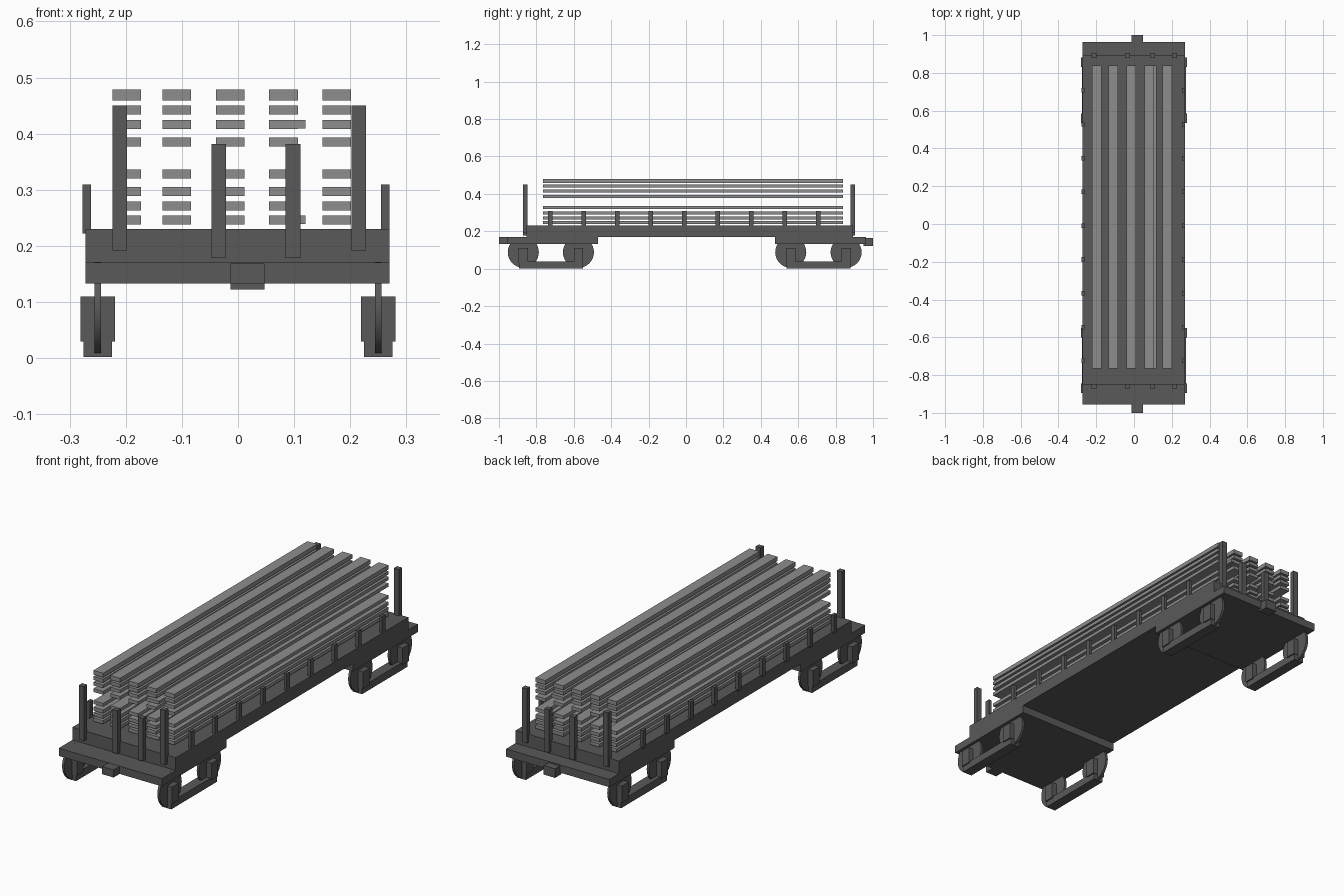
import bpy
import math

cube = bpy.data.objects.get("Cube")
if cube:
    bpy.data.objects.remove(cube, do_unlink=True)


def make_material(name, value):
    mat = bpy.data.materials.new(name)
    mat.use_nodes = True
    color = (value, value, value, 1)
    mat.diffuse_color = color
    mat.node_tree.nodes["Principled BSDF"].inputs["Base Color"].default_value = color
    return mat


frame_grey = make_material("dark_grey_frame", 0.1)
plank_grey = make_material("light_grey_planks", 0.27)


def box(name, x, y, z, mat=frame_grey):
    """Box from (low, high) ranges on each axis."""
    ranges = (x, y, z)
    bpy.ops.mesh.primitive_cube_add(size=1, location=[(a + b) / 2 for a, b in ranges])
    obj = bpy.context.object
    obj.name = name
    for v in obj.data.vertices:
        v.co = [c * (b - a) for c, (a, b) in zip(v.co, ranges)]
    obj.data.materials.append(mat)
    return obj


def around(centre, half):
    return (centre - half, centre + half)


# Deck, end platforms and couplers
width = (-0.272, 0.27)
box("deck", width, (-0.853, 0.892), (0.17, 0.23))
box("front_platform", width, (-0.955, -0.47), (0.133, 0.17))
box("rear_platform", width, (0.475, 0.963), (0.133, 0.17))
box("front_coupler", (-0.013, 0.047), (-1.0, -0.94), (0.133, 0.169))
box("rear_coupler", (-0.013, 0.047), (0.95, 1.0), (0.122, 0.165))

# Bogies: thin wheels, axle boxes and a low side bar
for end, axles in (("front", (-0.87, -0.575)), ("rear", (0.56, 0.856))):
    for side, s in (("left", 1), ("right", -1)):
        x = s * 0.25
        for i, y in enumerate(axles):
            bpy.ops.mesh.primitive_cylinder_add(
                vertices=32, radius=0.083, depth=0.012,
                location=(x, y, 0.088), rotation=(0, math.pi / 2, 0))
            wheel = bpy.context.object
            wheel.name = f"{end}_{side}_wheel_{i + 1}"
            wheel.data.materials.append(frame_grey)
            bpy.ops.object.shade_smooth_by_angle()
            box(f"{end}_{side}_axle_box_{i + 1}", around(x, 0.031),
                around(y, 0.025), (0.03, 0.11))
        box(f"{end}_{side}_bogie_bar", around(x, 0.025),
            (axles[0] - 0.023, axles[1] + 0.023), (0.002, 0.038))

# Tall and short stakes across both ends
stakes = ((-0.211, 0.192, 0.45), (-0.034, 0.178, 0.382),
          (0.098, 0.178, 0.382), (0.215, 0.192, 0.45))
for end, y in (("front", -0.86), ("rear", 0.892)):
    for i, (x, low, high) in enumerate(stakes):
        box(f"{end}_stake_{i + 1}", around(x, 0.013), around(y, 0.012), (low, high))

# Short stakes along both sides
for side, x in (("left", 0.2625), ("right", -0.2695)):
    for i in range(9):
        box(f"{side}_side_stake_{i + 1}", around(x, 0.0075),
            around(-0.725 + i * 0.179, 0.012), (0.222, 0.309))

# Plank load: five columns in eight spaced layers
length = (-0.765, 0.84)
columns = (-0.198, -0.109, -0.014, 0.081, 0.176)
layers = (0.2465, 0.2715, 0.2965, 0.328, 0.385, 0.416, 0.4425, 0.469)
for r, z in enumerate(layers):
    half = 0.010 if r == len(layers) - 1 else 0.008
    for c, x in enumerate(columns):
        box(f"plank_{r + 1}_{c + 1}", around(x, 0.0255), length,
            around(z, half), plank_grey)

# Two slightly shifted planks in the fourth column
for i, z in enumerate((0.2465, 0.417)):
    box(f"shifted_plank_{i + 1}", around(0.0945, 0.0255), length,
        around(z, 0.0075), plank_grey)
